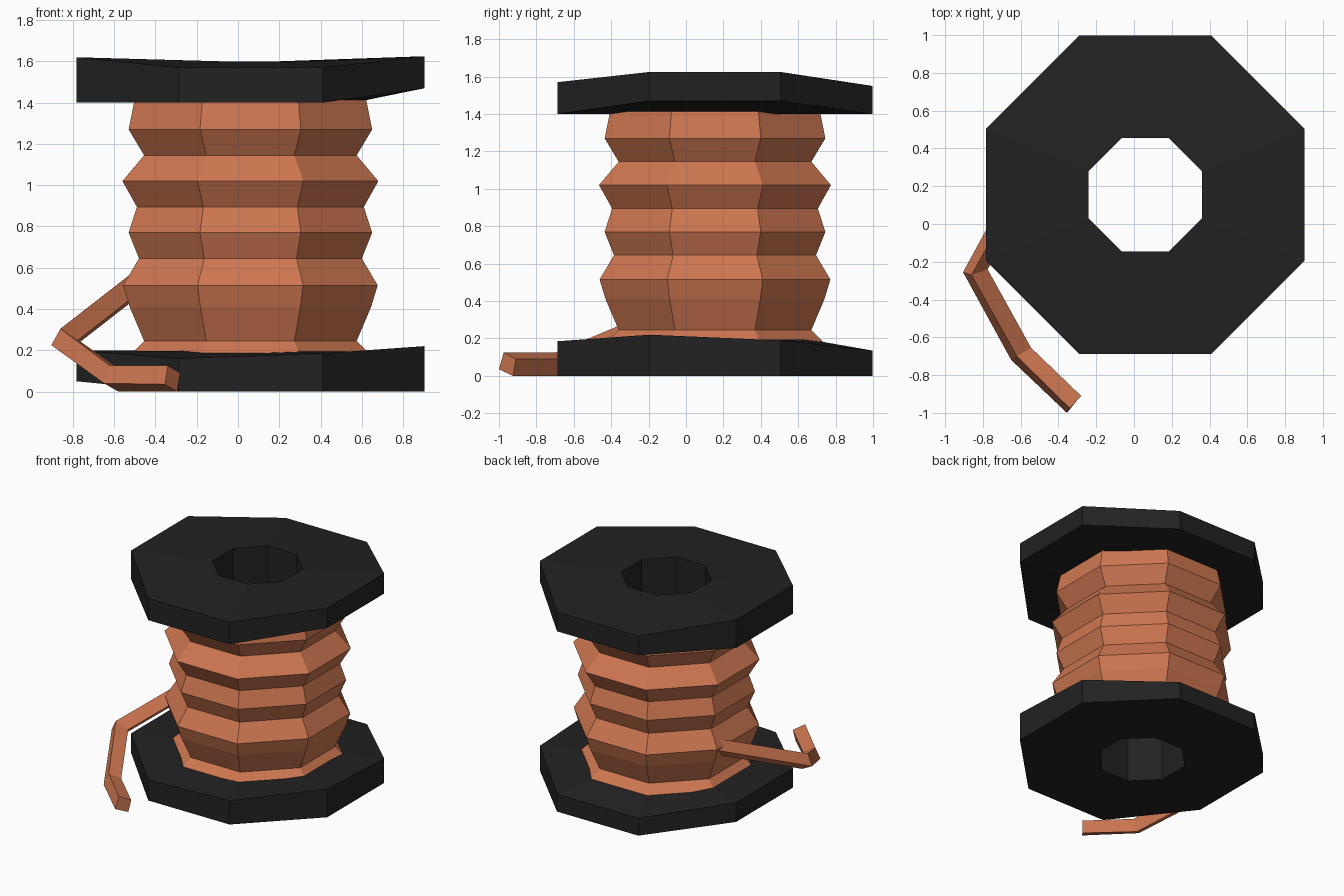
import bpy, math

if "Cube" in bpy.data.objects:
    bpy.data.objects.remove(bpy.data.objects["Cube"])

CX, CY = 0.06, 0.155          # spool axis
K = 1 / math.cos(math.pi / 8)  # apothem -> corner radius


def material(name, rgb):
    m = bpy.data.materials.new(name)
    m.diffuse_color = (*rgb, 1)
    m.use_nodes = True
    m.node_tree.nodes["Principled BSDF"].inputs["Base Color"].default_value = m.diffuse_color
    return m


def make(name, verts, faces, mat):
    me = bpy.data.meshes.new(name)
    me.from_pydata(verts, [], faces)
    me.materials.append(mat)
    ob = bpy.data.objects.new(name, me)
    bpy.context.collection.objects.link(ob)
    return ob


def ring(apothem, z):
    """Octagon ring; z is one height or a list of eight."""
    zs = z if isinstance(z, list) else [z] * 8
    out = []
    for k in range(8):
        a = math.pi / 8 + k * math.pi / 4
        out.append((CX + apothem * K * math.cos(a), CY + apothem * K * math.sin(a), zs[k]))
    return out


def loft(name, rings, mat, closed=False, caps=False):
    n, m = len(rings[0]), len(rings)
    faces = []
    for i in range(m if closed else m - 1):
        j = (i + 1) % m
        for k in range(n):
            l = (k + 1) % n
            faces.append((i * n + k, i * n + l, j * n + l, j * n + k))
    if caps:
        faces.append(tuple(reversed(range(n))))
        faces.append(tuple(range((m - 1) * n, m * n)))
    return make(name, [v for r in rings for v in r], faces, mat)


black = material("black plastic", (0.016, 0.016, 0.016))
copper = material("copper", (0.62, 0.185, 0.082))

# Spool: two uneven flanges, core and a through hole
# corner order: +x, +y, +y, -x, -x, -y, -y, +x
low_under = [0, 0, 0, 0.05, 0.05, 0, 0, 0]
low_top = [0.19, 0.135, 0.135, 0.20, 0.20, 0.16, 0.185, 0.22]
high_under = [1.47, 1.40, 1.40, 1.40, 1.40, 1.40, 1.40, 1.47]
high_top = [1.625, 1.55, 1.55, 1.62, 1.62, 1.57, 1.57, 1.625]
loft("spool", [
    ring(0.30, 0.0), ring(0.843, low_under), ring(0.843, low_top),
    ring(0.50, 0.195), ring(0.50, 1.40), ring(0.843, high_under),
    ring(0.843, high_top), ring(0.30, 1.60)], black, closed=True)

# Wound wire: ridged octagonal sleeve around the core
profile = [(0.615, 0.145), (0.515, 0.245), (0.585, 0.41), (0.617, 0.515),
           (0.54, 0.645), (0.59, 0.77), (0.55, 0.895), (0.62, 1.02),
           (0.515, 1.145), (0.59, 1.27), (0.56, 1.42)]
loft("wire_coil", [ring(r, z) for r, z in profile], copper)

# Loose wire end: square bar bending down to the ground
bend = [(-0.86, -0.27, 0.305), (-0.905, -0.255, 0.225),
        (-0.83, -0.24, 0.19), (-0.775, -0.24, 0.25)]
start = [(x + 0.36, y + 0.66, z + 0.28) for x, y, z in bend]
low = [(-0.62, -0.70, 0.125), (-0.65, -0.72, 0.04),
       (-0.58, -0.66, 0.0), (-0.545, -0.655, 0.09)]
end = [(-0.34, -0.975, 0.125), (-0.355, -1.0, 0.035),
       (-0.295, -0.925, 0.0), (-0.28, -0.91, 0.09)]
tail = loft("loose_wire", [start, bend, low, end], copper, caps=True)

# Consistent outward normals
import bmesh
for ob in bpy.data.objects:
    bm = bmesh.new()
    bm.from_mesh(ob.data)
    if ob.name != "wire_coil":
        bmesh.ops.recalc_face_normals(bm, faces=bm.faces)
    bm.to_mesh(ob.data)
    bm.free()
